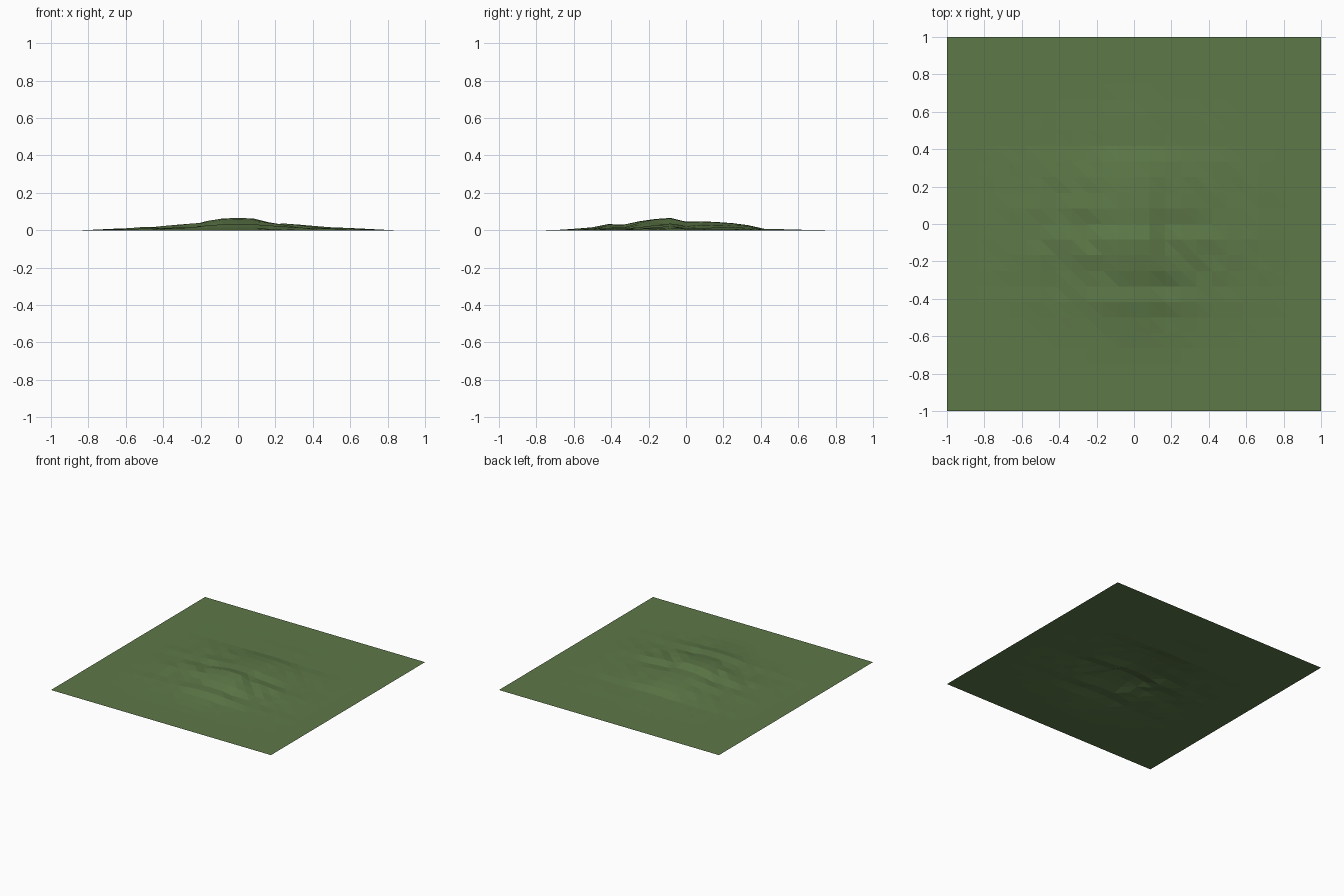
import bpy, bmesh, random

if "Cube" in bpy.data.objects:
    bpy.data.objects.remove(bpy.data.objects["Cube"])

random.seed(4)
N = 24            # cells per side
C = N // 2

# ridge height from front to back (rows -9..8), and sideways falloff from the centre
ridge = [0, .003, .009, .016, .033, .030, .048, .060, .066,
         .046, .048, .044, .038, .027, .008, .006, .004, .001]
falloff = [1, .95, .78, .60, .46, .34, .29, .20, .17, .07, 0]


def height(i, j):
    row, col = j - C + 9, abs(i - C)
    if not 0 <= row < len(ridge) or col >= len(falloff):
        return 0.0
    rough = 1.0 if col < 2 else random.uniform(0.6, 1.05)
    return ridge[row] * falloff[col] * rough


# Ground patch: triangulated grid with a low rough mound in the middle
bm = bmesh.new()
v = [[bm.verts.new((i / C - 1, j / C - 1, height(i, j))) for j in range(N + 1)]
     for i in range(N + 1)]
for i in range(N):
    for j in range(N):
        a, b, c, d = v[i][j], v[i + 1][j], v[i + 1][j + 1], v[i][j + 1]
        bm.faces.new((a, b, d))
        bm.faces.new((b, c, d))
mesh = bpy.data.meshes.new("grass_mound")
bm.to_mesh(mesh)
bm.free()

# Grass green
mat = bpy.data.materials.new("grass_green")
mat.diffuse_color = (0.11, 0.19, 0.065, 1)
mat.use_nodes = True
mat.node_tree.nodes["Principled BSDF"].inputs["Base Color"].default_value = mat.diffuse_color
mesh.materials.append(mat)
bpy.context.collection.objects.link(bpy.data.objects.new("grass_mound", mesh))
